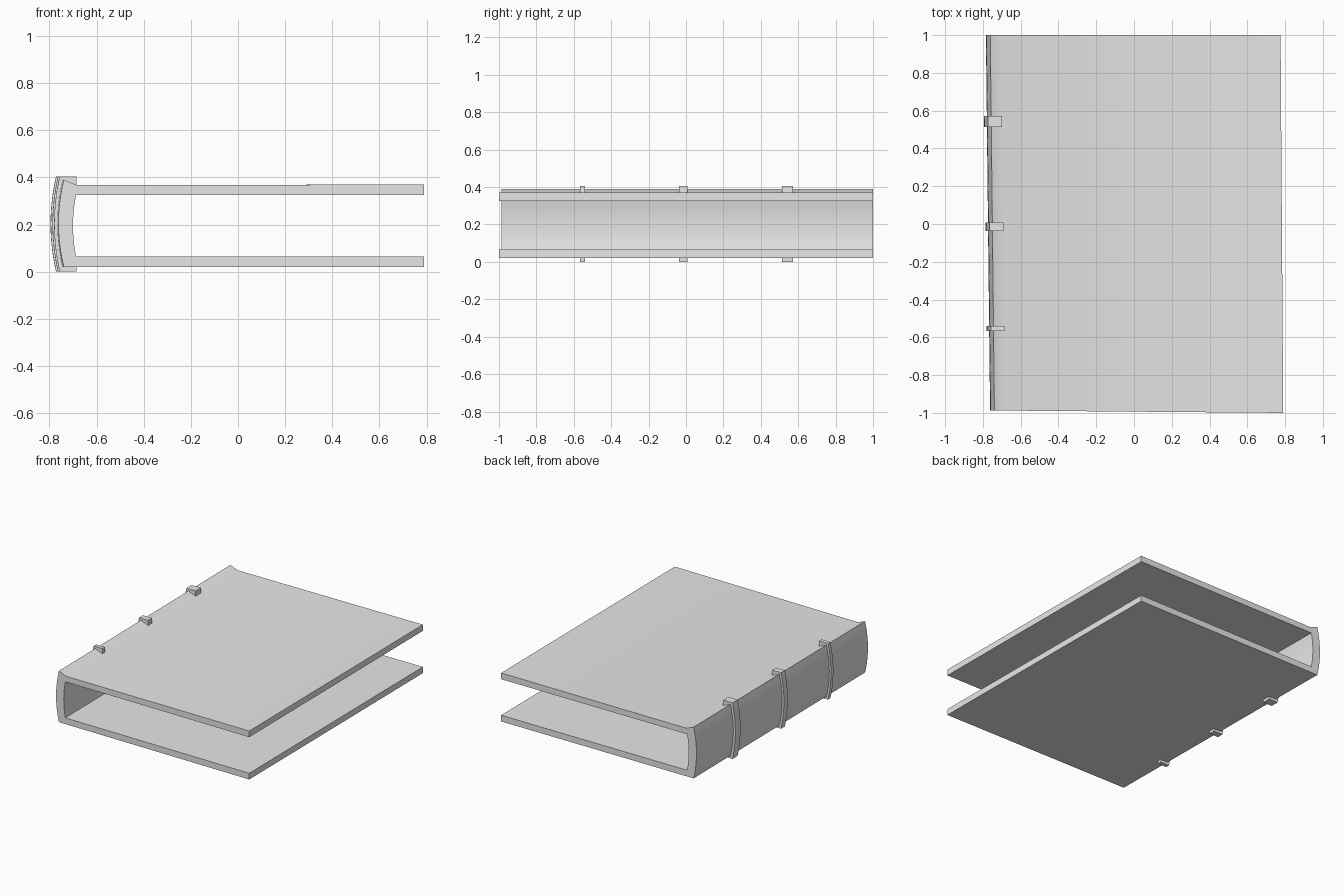
import bpy
import bmesh

if "Cube" in bpy.data.objects:
    bpy.data.objects.remove(bpy.data.objects["Cube"])

grey = bpy.data.materials.new("light_grey")
grey.diffuse_color = (0.8, 0.8, 0.8, 1)
grey.use_nodes = True
grey.node_tree.nodes["Principled BSDF"].inputs["Base Color"].default_value = grey.diffuse_color


def arc(x_mid, x_end, z0, z1, n=10):
    """Shallow bowed curve from z0 up to z1, bulging to x_mid halfway."""
    pts = []
    for i in range(n + 1):
        t = 2 * i / n - 1
        pts.append((x_mid + (x_end - x_mid) * t * t, z0 + (z1 - z0) * i / n))
    return pts


def skew(x, y):
    """The binding leans a little to one side along its length."""
    side = (x + 0.78) / 1.56
    lean = 0.011 * (1 - side) + 0.007 * side
    trim = 0.013 * (1 - side) if y < -0.95 else 0
    return x - lean * y, y + trim


def extrude_profile(name, profile, y0, y1):
    bm = bmesh.new()
    rings = []
    for y in (y0, y1):
        ring = []
        for x, z in profile:
            sx, sy = skew(x, y)
            ring.append(bm.verts.new((sx, sy, z)))
        rings.append(ring)
    a, b = rings
    n = len(profile)
    for i in range(n):
        j = (i + 1) % n
        bm.faces.new((a[i], a[j], b[j], b[i]))
    caps = [bm.faces.new(a), bm.faces.new(b[::-1])]
    bmesh.ops.recalc_face_normals(bm, faces=bm.faces)
    bmesh.ops.triangulate(bm, faces=caps)
    mesh = bpy.data.meshes.new(name)
    bm.to_mesh(mesh)
    bm.free()
    mesh.materials.append(grey)
    obj = bpy.data.objects.new(name, mesh)
    bpy.context.collection.objects.link(obj)
    bpy.context.view_layer.objects.active = obj
    obj.select_set(True)
    bpy.ops.object.shade_smooth_by_angle(angle=0.5)
    obj.select_set(False)
    return obj


# Cover: two boards joined by a bowed spine with a raised upper lip
cover = arc(-0.773, -0.750, 0.02, 0.39)
cover += [(-0.693, 0.367), (0.783, 0.370), (0.783, 0.325)]
cover += arc(-0.711, -0.698, 0.065, 0.325)[::-1]
cover += [(0.783, 0.065), (0.783, 0.02)]
extrude_profile("book_cover", cover, -1.0, 1.0)

# Raised bands wrapped around the spine, hooked over both boards
for name, y, width, lift in (("spine_band_front", -0.553, 0.028, 0.013),
                             ("spine_band_middle", -0.015, 0.044, 0.014),
                             ("spine_band_back", 0.543, 0.060, 0.016)):
    band = arc(-0.773 - lift, -0.750 - lift, 0.0, 0.405)
    band += [(-0.692, 0.405), (-0.692, 0.355)]
    band += arc(-0.755, -0.735, 0.04, 0.355)[::-1]
    band += [(-0.692, 0.04), (-0.692, 0.0)]
    extrude_profile(name, band, y - width / 2, y + width / 2)
